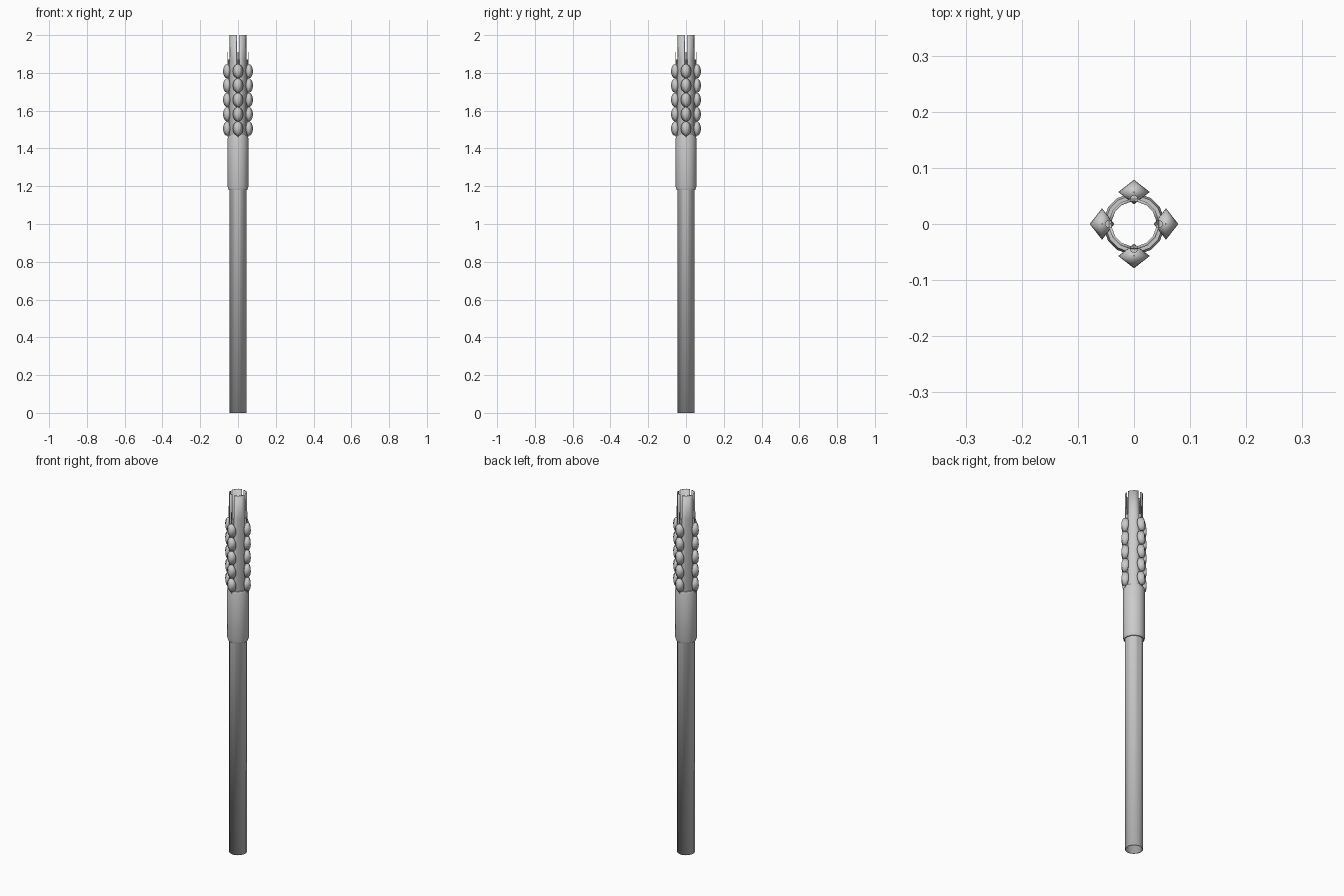
import bpy, bmesh
from math import sin, cos, pi, radians

cube = bpy.data.objects.get("Cube")
if cube:
    bpy.data.objects.remove(cube, do_unlink=True)

metal = bpy.data.materials.new("grey metal")
metal.use_nodes = True
GREY = (0.6, 0.6, 0.6, 1)
metal.diffuse_color = GREY
metal.node_tree.nodes["Principled BSDF"].inputs["Base Color"].default_value = GREY

# Three wide facets per quarter, with a narrow facet where each slot falls
ANGLES = [radians(90 * q + a) for q in range(4) for a in (9, 33, 57, 81)]


def finish(bm, name, angle=50):
    bmesh.ops.recalc_face_normals(bm, faces=bm.faces)
    mesh = bpy.data.meshes.new(name)
    bm.to_mesh(mesh)
    bm.free()
    obj = bpy.data.objects.new(name, mesh)
    bpy.context.collection.objects.link(obj)
    mesh.materials.append(metal)
    bpy.ops.object.select_all(action="DESELECT")
    obj.select_set(True)
    bpy.context.view_layer.objects.active = obj
    bpy.ops.object.shade_smooth_by_angle(angle=radians(angle))
    return obj


def lathe(name, profile, slot_from=None):
    """Sweep (radius, height) points; leave narrow facets open above slot_from."""
    bm = bmesh.new()
    rings = [[bm.verts.new((r * cos(a), r * sin(a), z)) for a in ANGLES] for r, z in profile]
    n = len(ANGLES)
    for low, high, (_, z) in zip(rings, rings[1:], profile):
        for i in range(n):
            if slot_from is not None and z >= slot_from and i % 4 == 3:
                continue
            j = (i + 1) % n
            bm.faces.new((low[i], low[j], high[j], high[i]))
    return finish(bm, name)


# Hollow tube with four slots at the top
tube = lathe("slotted_tube", [(0.045, 0), (0.045, 1.87), (0.045, 2)], slot_from=1.87)
wall = tube.modifiers.new("wall", "SOLIDIFY")
wall.thickness = 0.005
wall.offset = -1

# Collar with softened rims
lathe("collar", [(0.044, 1.18), (0.05, 1.18), (0.055, 1.195),
                 (0.055, 1.455), (0.051, 1.47), (0.044, 1.47)])

# Each side carries a rail, a wire and a row of beads
for side, name in enumerate(("left", "back", "right", "front")):
    dx, dy = round(cos(side * pi / 2)), round(sin(side * pi / 2))

    for part, radius, dist, low, high in (("rail", 0.007, 0.045, 1.46, 1.87),
                                          ("wire", 0.0015, 0.057, 1.46, 1.91)):
        bm = bmesh.new()
        bmesh.ops.create_cone(bm, cap_ends=True, segments=8, radius1=radius,
                              radius2=radius, depth=high - low)
        bmesh.ops.translate(bm, verts=bm.verts, vec=(dx * dist, dy * dist, (low + high) / 2))
        finish(bm, f"{name}_{part}")

    for i in range(5):
        bm = bmesh.new()
        bmesh.ops.create_uvsphere(bm, u_segments=4, v_segments=10, radius=1)
        wide, deep = 0.028, 0.022
        scale = (deep if dx else wide, deep if dy else wide, 0.038)
        bmesh.ops.scale(bm, verts=bm.verts, vec=scale)
        bmesh.ops.translate(bm, verts=bm.verts, vec=(dx * 0.057, dy * 0.057, 1.505 + 0.076 * i))
        finish(bm, f"{name}_bead_{i + 1}", 110)
